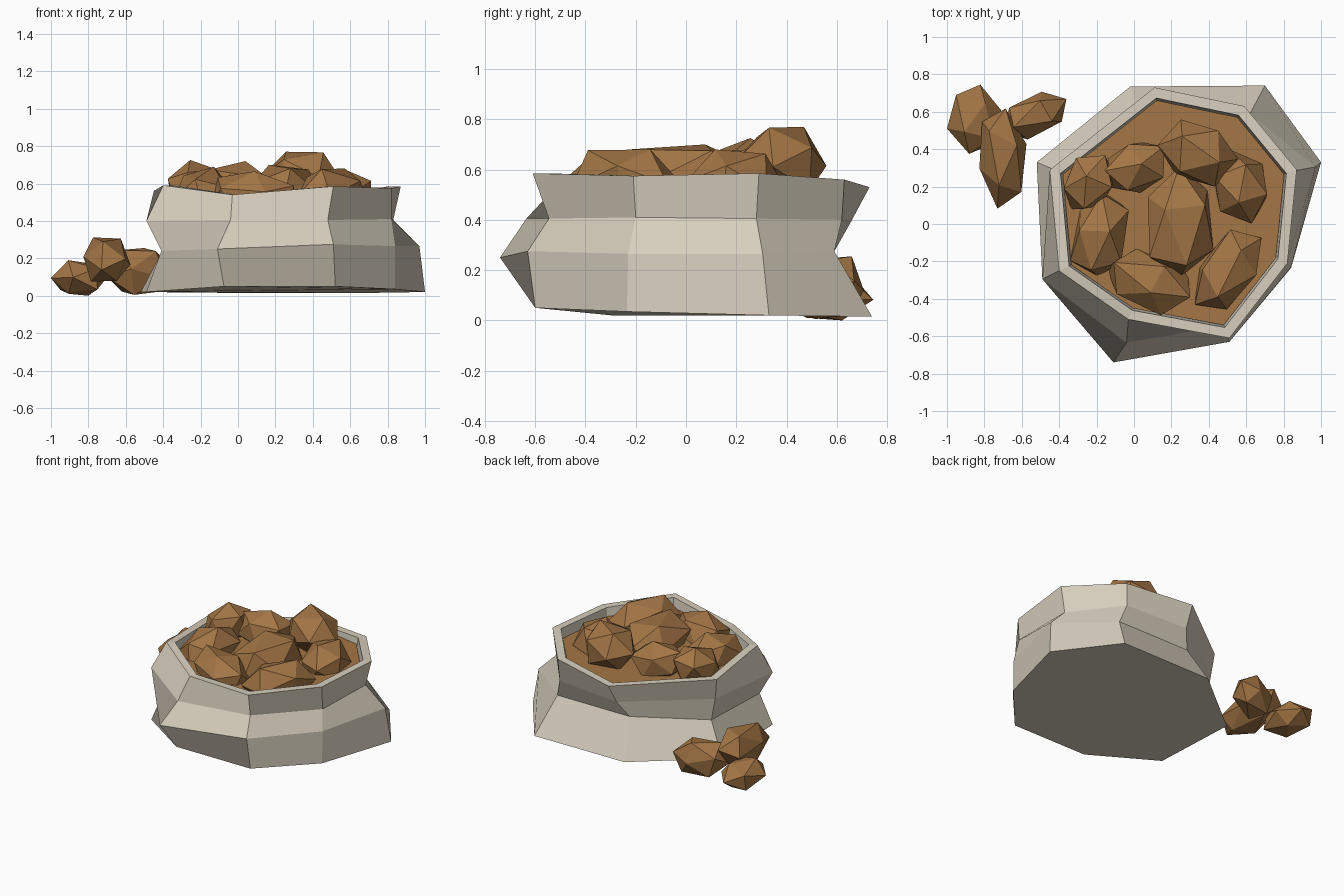
import bpy, bmesh, math, random
from mathutils import Matrix, Vector, Euler

if "Cube" in bpy.data.objects:
    bpy.data.objects.remove(bpy.data.objects["Cube"])

random.seed(4)


def material(name, rgb):
    m = bpy.data.materials.new(name)
    m.diffuse_color = (*rgb, 1)
    m.use_nodes = True
    m.node_tree.nodes["Principled BSDF"].inputs["Base Color"].default_value = m.diffuse_color
    return m


CLOTH = material("cloth", (0.68, 0.62, 0.51))
BROWN = material("potato_brown", (0.37, 0.18, 0.06))


def finish(bm, name, mat):
    bmesh.ops.recalc_face_normals(bm, faces=bm.faces)
    mesh = bpy.data.meshes.new(name)
    bm.to_mesh(mesh)
    bm.free()
    mesh.materials.append(mat)
    obj = bpy.data.objects.new(name, mesh)
    bpy.context.collection.objects.link(obj)
    return obj


# Sack: eight-sided slumped rings from bottom to rim
base = [(-.02, .735, .015), (.70, .74, .015), (1.0, .33, .02), (.84, -.235, .035),
        (.52, -.60, .05), (-.075, -.60, .05), (-.49, -.295, .02), (-.52, .33, .02)]
bulge = [(.04, .59, .275), (.62, .59, .275), (.97, .305, .265), (.84, -.23, .265),
         (.51, -.63, .275), (-.11, -.74, .25), (-.41, -.26, .24), (-.40, .28, .25)]
neck = [(.10, .655, .39), (.58, .62, .40), (.83, .28, .405), (.82, -.20, .41),
        (.48, -.545, .405), (-.04, -.635, .405), (-.49, -.295, .40), (-.43, .28, .41)]
rim = [(.11, .73, .53), (.59, .63, .56), (.87, .29, .585), (.82, -.21, .575),
       (.51, -.61, .585), (-.03, -.51, .54), (-.40, -.25, .59), (-.45, .29, .56)]
# Rim lip and inner wall follow the rim, pulled towards its centre
cx, cy = .22, .06
lip = [(cx + (x - cx) * .915, cy + (y - cy) * .915, z) for x, y, z in rim]
inner = [(cx + (x - cx) * .98, cy + (y - cy) * .98, z - .10) for x, y, z in lip]

bm = bmesh.new()
rings = [[bm.verts.new(p) for p in r] for r in (base, bulge, neck, rim, lip, inner)]
for a, b in zip(rings, rings[1:]):
    for i in range(8):
        j = (i + 1) % 8
        bm.faces.new((a[i], a[j], b[j], b[i]))
bm.faces.new(rings[0])
finish(bm, "sack", CLOTH)

# Flat brown fill under the potatoes
bm = bmesh.new()
bm.faces.new([bm.verts.new((x, y, .515)) for x, y, z in inner])
fill = finish(bm, "sack_fill", BROWN)
if fill.data.polygons[0].normal.z < 0:
    fill.data.flip_normals()


# Potato: irregular icosahedron fitted to length, width, height, then pitched and turned
def potato(name, centre, size, yaw, pitch=0):
    bm = bmesh.new()
    bmesh.ops.create_icosphere(bm, subdivisions=1, radius=1)
    rot = Euler([random.uniform(0, 6.28) for _ in range(3)]).to_matrix()
    for v in bm.verts:
        v.co = rot @ v.co * random.uniform(.92, 1.08)
    lo = [min(v.co[k] for v in bm.verts) for k in range(3)]
    hi = [max(v.co[k] for v in bm.verts) for k in range(3)]
    turn = Matrix.Rotation(math.radians(yaw), 3, 'Z') @ Matrix.Rotation(math.radians(-pitch), 3, 'Y')
    for v in bm.verts:
        fitted = Vector([((v.co[k] - lo[k]) / (hi[k] - lo[k]) - .5) * size[k] for k in range(3)])
        v.co = turn @ fitted + Vector(centre)
    finish(bm, name, BROWN)


heaped = [((-.24, .22, .58), (.37, .24, .25), 65, 22),
          ((.01, .30, .58), (.37, .26, .28), 25),
          ((.34, .38, .63), (.43, .30, .28), -20),
          ((.57, .20, .54), (.41, .27, .28), 100),
          ((.25, .01, .56), (.59, .35, .28), 90),
          ((-.18, -.06, .55), (.44, .27, .28), 80),
          ((.08, -.31, .53), (.47, .29, .27), -20),
          ((.50, -.25, .54), (.50, .27, .28), 52)]
spilled = [((-.855, .56, .095), (.37, .29, .19), 90),
           ((-.53, .58, .13), (.38, .20, .25), 25),
           ((-.70, .35, .19), (.54, .26, .24), 94, 9)]
for i, p in enumerate(heaped):
    potato(f"heaped_potato_{i + 1}", *p)
for i, p in enumerate(spilled):
    potato(f"spilled_potato_{i + 1}", *p)
